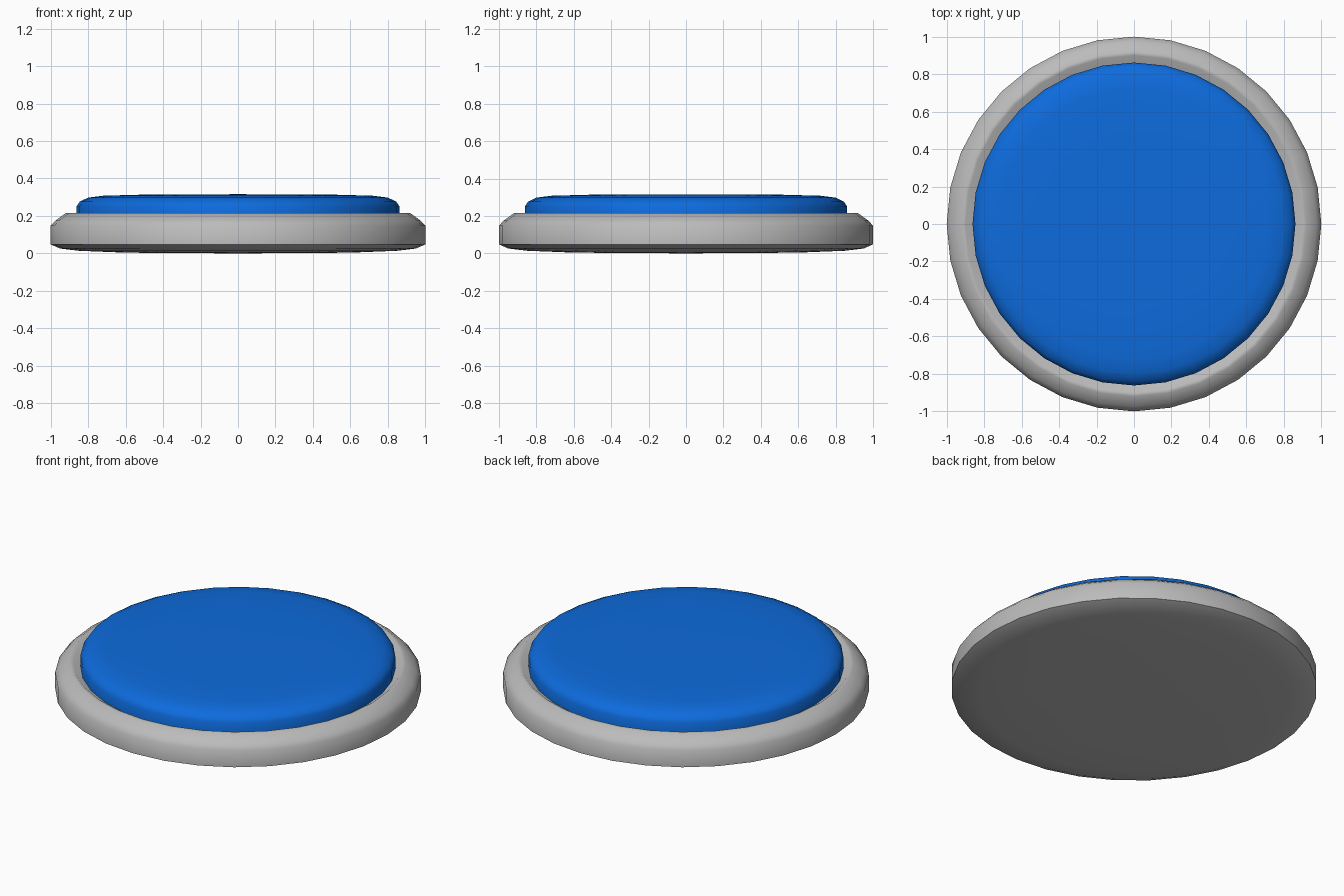
import bpy
import bmesh
import math

cube = bpy.data.objects.get("Cube")
if cube:
    bpy.data.objects.remove(cube, do_unlink=True)

SIDES = 32


def make_material(name, color):
    mat = bpy.data.materials.new(name)
    mat.use_nodes = True
    mat.diffuse_color = color
    mat.node_tree.nodes["Principled BSDF"].inputs["Base Color"].default_value = color
    return mat


def lathe(name, profile, mat):
    """Spin a (radius, height) profile that starts and ends on the axis."""
    bm = bmesh.new()
    verts = [bm.verts.new((0, r, z)) for r, z in profile]
    edges = [bm.edges.new(pair) for pair in zip(verts, verts[1:])]
    bmesh.ops.spin(bm, geom=verts + edges, cent=(0, 0, 0), axis=(0, 0, 1),
                   angle=math.tau, steps=SIDES, use_merge=True)
    bmesh.ops.remove_doubles(bm, verts=bm.verts, dist=0.0005)
    bmesh.ops.recalc_face_normals(bm, faces=bm.faces)
    mesh = bpy.data.meshes.new(name)
    bm.to_mesh(mesh)
    bm.free()
    mesh.materials.append(mat)
    obj = bpy.data.objects.new(name, mesh)
    bpy.context.collection.objects.link(obj)
    bpy.ops.object.select_all(action="DESELECT")
    obj.select_set(True)
    bpy.context.view_layer.objects.active = obj
    bpy.ops.object.shade_smooth_by_angle(angle=math.radians(60))
    return obj


grey = make_material("light grey plastic", (0.50, 0.50, 0.50, 1))
blue = make_material("bright blue plastic", (0.004, 0.147, 0.72, 1))

# Round base with a gently domed underside and a raised rim
lathe("base", [(0, 0), (0.6, 0.004), (0.85, 0.014), (0.95, 0.026), (1, 0.048),
               (1, 0.148), (0.975, 0.175), (0.92, 0.215), (0.9, 0.215),
               (0.87, 0.19), (0, 0.19)], grey)

# Push cap with a rounded shoulder and a slightly domed top
lathe("push_cap", [(0, 0.17), (0.862, 0.17), (0.862, 0.25), (0.845, 0.276),
                   (0.8, 0.298), (0.72, 0.308), (0.5, 0.314), (0, 0.316)], blue)
